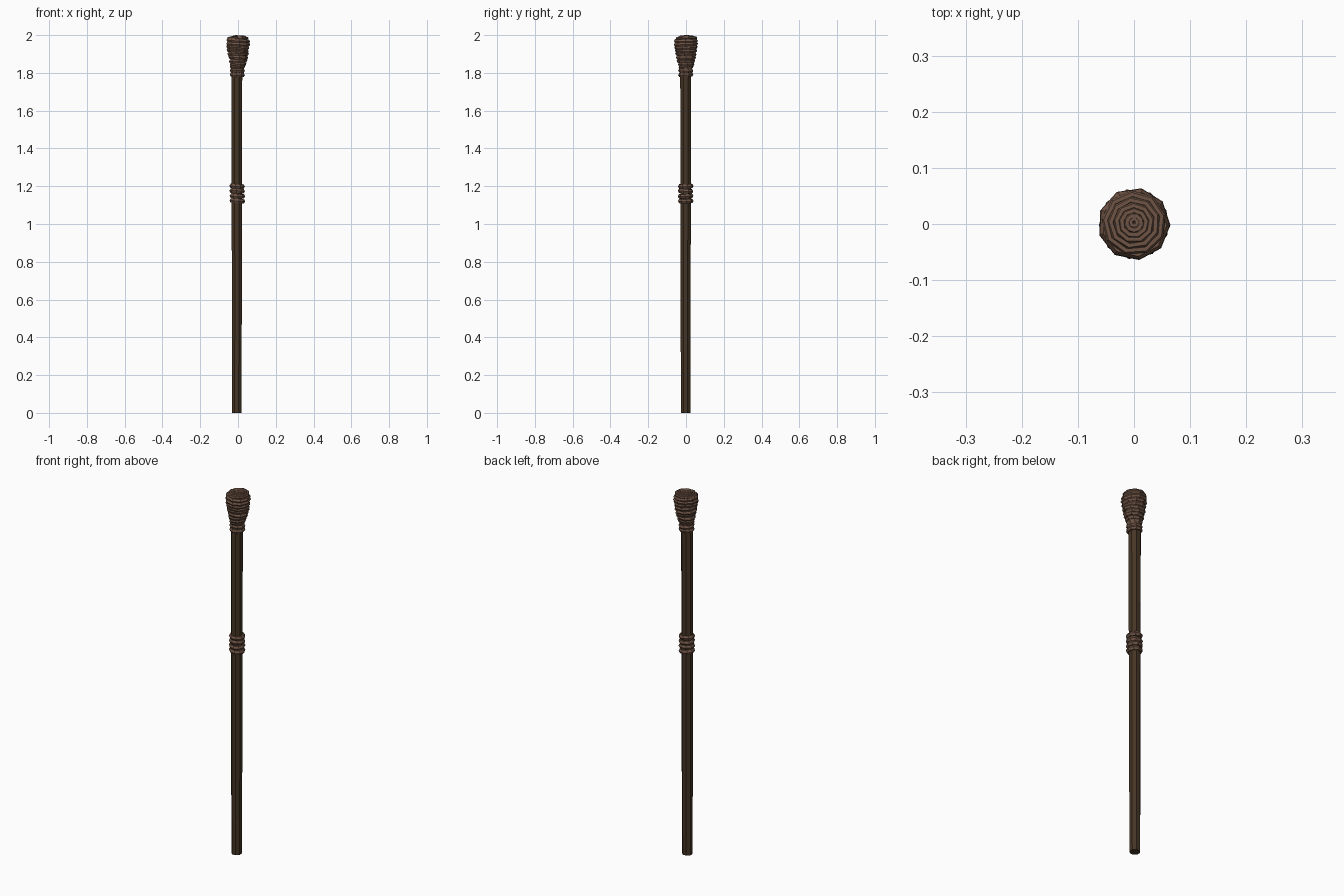
import bpy, bmesh, math, random
from mathutils import Vector, Matrix

if "Cube" in bpy.data.objects:
    bpy.data.objects.remove(bpy.data.objects["Cube"])

random.seed(4)


def material(name, color):
    m = bpy.data.materials.new(name)
    m.diffuse_color = (*color, 1)
    m.use_nodes = True
    m.node_tree.nodes["Principled BSDF"].inputs["Base Color"].default_value = m.diffuse_color
    return m


wood = material("dark_wood", (0.06, 0.036, 0.018))
cord = material("brown_cord", (0.16, 0.09, 0.06))


def loft(name, sections, sides, mat):
    """Skin a stack of polygon sections (x, y, z, radius), capped."""
    bm = bmesh.new()
    rings = [[bm.verts.new((x + r * math.cos(math.tau * (i + .5) / sides),
                            y + r * math.sin(math.tau * (i + .5) / sides), z))
              for i in range(sides)] for x, y, z, r in sections]
    for a, b in zip(rings, rings[1:]):
        for i in range(sides):
            j = (i + 1) % sides
            bm.faces.new((a[i], a[j], b[j], b[i]))
    bm.faces.new(rings[0][::-1])
    bm.faces.new(rings[-1])
    finish(bm, name, mat)


def finish(bm, name, mat):
    me = bpy.data.meshes.new(name)
    bm.to_mesh(me)
    bm.free()
    me.materials.append(mat)
    bpy.context.collection.objects.link(bpy.data.objects.new(name, me))


def wrap(name, coils, mat, sides=9, minor=6):
    """Tilted cord loops (x, y, z, outer radius, cord radius, tilt)."""
    bm = bmesh.new()
    for x, y, z, outer, t, tilt in coils:
        turn = random.uniform(0, math.tau)
        mx = Matrix.Translation((x, y, z)) @ Matrix.Rotation(
            tilt, 4, Vector((math.cos(turn), math.sin(turn), 0)))
        rings = []
        for i in range(sides):
            a = math.tau * i / sides + turn
            ring = []
            for k in range(minor):
                b = math.tau * k / minor
                r = outer - t + t * math.cos(b)
                ring.append(bm.verts.new(mx @ Vector(
                    (r * math.cos(a), r * math.sin(a), t * math.sin(b)))))
            rings.append(ring)
        for i in range(sides):
            p, q = rings[i], rings[(i + 1) % sides]
            for k in range(minor):
                n = (k + 1) % minor
                bm.faces.new((p[k], q[k], q[n], p[n]))
    finish(bm, name, mat)


# Slightly tapered, faceted shaft
loft("shaft", [(-.007, -.002, 0, .027), (-.006, -.002, .7, .029),
               (-.006, -.002, 1.2, .030), (-.006, -.002, 1.86, .031)], 8, wood)

# Cord grip around the shaft
wrap("grip_wrap", [(-.004, -.002, 1.122 + .026 * i, .042, .013, .07)
                   for i in range(4)], cord)

# Binding below the head
wrap("neck_wrap", [(-.003, -.001, 1.79 + .021 * i, .041, .012, .06)
                   for i in range(3)], cord)

# Bulbous wound head: cord loops around a solid core
profile = [(1.845, .045), (1.863, .050), (1.882, .054), (1.900, .058),
           (1.918, .060), (1.936, .063), (1.953, .065), (1.970, .064)]
wrap("head_wrap", [(0, 0, z, r, .012, .07) for z, r in profile], cord)
loft("head_core", [(0, 0, 1.80, .030), (0, 0, 1.85, .037), (0, 0, 1.95, .055),
                   (0, 0, 1.985, .050), (0, 0, 1.991, .012)], 9, cord)

# Concentric coils closing the top
wrap("top_coils", [(0, .002, z, r, .007, .03) for z, r in
                   [(1.984, .058), (1.988, .048), (1.991, .038),
                    (1.992, .029), (1.993, .020)]], cord)
wrap("top_centre", [(0, .003, 1.993, .012, .006, 0)], cord)
